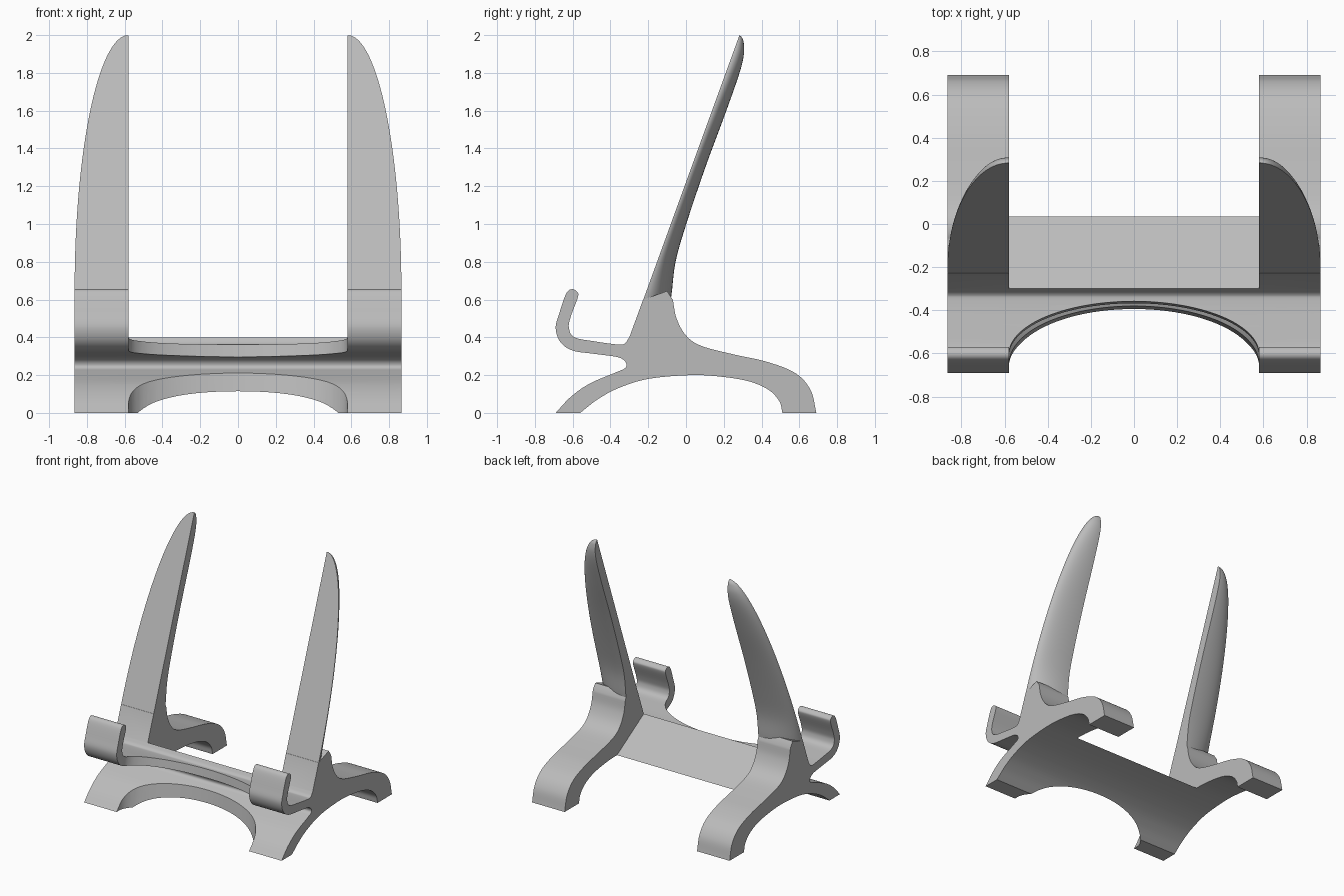
import bpy, bmesh, math
from mathutils import Vector

if "Cube" in bpy.data.objects:
    bpy.data.objects.remove(bpy.data.objects["Cube"])

INNER, OUTER = 0.58, 0.865

grey = bpy.data.materials.new("plain grey")
grey.use_nodes = True
colour = (0.5, 0.5, 0.5, 1)
grey.diffuse_color = colour
grey.node_tree.nodes["Principled BSDF"].inputs["Base Color"].default_value = colour


def smooth(points, steps=6):
    """Run a Catmull-Rom curve through a short list of points."""
    p = [Vector(q) for q in points]
    p = [2 * p[0] - p[1]] + p + [2 * p[-1] - p[-2]]
    out = []
    for a, b, c, d in zip(p, p[1:], p[2:], p[3:]):
        for i in range(steps):
            t = i / steps
            out.append(0.5 * (2 * b + (c - a) * t + (2 * a - 5 * b + 4 * c - d) * t * t
                              + (3 * b - a - 3 * c + d) * t ** 3))
    return out + [p[-2]]


def make_object(name, bm):
    bmesh.ops.recalc_face_normals(bm, faces=bm.faces)
    mesh = bpy.data.meshes.new(name)
    bm.to_mesh(mesh)
    bm.free()
    mesh.materials.append(grey)
    obj = bpy.data.objects.new(name, mesh)
    bpy.context.collection.objects.link(obj)
    return obj


def prism(name, ring, shift):
    """Extrude a closed ring of 3D points along a vector."""
    bm = bmesh.new()
    face = bm.faces.new([bm.verts.new(p) for p in ring])
    extruded = bmesh.ops.extrude_face_region(bm, geom=[face])["geom"]
    verts = [v for v in extruded if isinstance(v, bmesh.types.BMVert)]
    bmesh.ops.translate(bm, verts=verts, vec=shift)
    return make_object(name, bm)


def activate(obj):
    bpy.ops.object.select_all(action='DESELECT')
    obj.select_set(True)
    bpy.context.view_layer.objects.active = obj


def cut(obj, cutter):
    activate(obj)
    mod = obj.modifiers.new("cut", 'BOOLEAN')
    mod.operation, mod.solver, mod.object = 'DIFFERENCE', 'EXACT', cutter
    bpy.ops.object.modifier_apply(modifier=mod.name)
    bpy.data.objects.remove(cutter)


def finish(obj):
    activate(obj)
    bpy.ops.object.shade_smooth_by_angle(angle=math.radians(35))


# Side outline of the stand: front leg, notch, shelf, hook, back, rear foot, arch
front = smooth([(-.69, 0), (-.61, .085), (-.51, .155), (-.37, .215), (-.325, .235),
                (-.315, .255), (-.33, .28), (-.37, .297), (-.48, .312), (-.6, .33),
                (-.665, .375), (-.69, .45), (-.67, .53), (-.635, .63), (-.605, .655),
                (-.575, .64), (-.573, .61), (-.61, .51), (-.62, .45), (-.59, .4),
                (-.48, .378), (-.36, .362), (-.325, .367), (-.3, .4)])
rear = smooth([(-.07, .6), (-.05, .5), (0, .41), (.08, .355), (.25, .31), (.43, .27),
               (.58, .21), (.66, .12), (.69, 0)])
arch = smooth([(.51, 0), (.495, .06), (.44, .12), (.34, .165), (.2, .19), (.03, .2),
               (-.2, .18), (-.36, .13), (-.47, .07), (-.56, 0)])
shoulder = [Vector((-.227, .6)), Vector((-.1, .645))]
outline = front + shoulder + rear + arch
stand = prism("stand", [(-OUTER, p.x, p.y) for p in outline], (2 * OUTER, 0, 0))

# Open the middle behind a sloping back panel
gap = [(-.3, .4), (.035, .2), (.035, -.1), (1, -.1), (1, 1), (-.3, 1)]
cut(stand, prism("rear_gap", [(-INNER, y, z) for y, z in gap], (2 * INNER, 0, 0)))

# Tilted elliptical opening through the shelf and front leg
TILT = 0.145
arc = [math.pi * i / 48 for i in range(49)]
opening = [(INNER * math.cos(a), -.675 + .25 * math.sin(a), -.1) for a in arc]
opening += [(-INNER, -1.2, -.1), (INNER, -1.2, -.1)]
cut(stand, prism("front_opening", opening, (0, TILT, 1)))
finish(stand)

# Tapered uprights: flat front and inner face, rounded back
back_edge = smooth([(.5, .16), (.62, .141), (.8, .098), (1, .082), (1.3, .074), (1.6, .076),
                    (1.8, .073), (1.9, .06), (1.96, .037), (1.985, .02), (1.999, .002)])


def upright(name, side):
    bm = bmesh.new()
    rings = []
    for z, thick in back_edge:
        lift = max(0, (z - .65) / 1.35)
        width = (OUTER - INNER) * math.sqrt(max(0, 1 - lift * lift))
        y = .283 - (2 - z) * .3635
        ring = [(INNER, y)]
        for i in range(17):
            a = math.pi / 2 * i / 16
            ring.append((INNER + width * math.cos(a), y + thick * math.sin(a)))
        rings.append([bm.verts.new((side * px, py, z)) for px, py in ring])
    for low, high in zip(rings, rings[1:]):
        for i in range(len(low)):
            j = (i + 1) % len(low)
            bm.faces.new((low[i], low[j], high[j], high[i]))
    bm.faces.new(rings[0])
    bm.faces.new(rings[-1])
    bmesh.ops.remove_doubles(bm, verts=bm.verts, dist=0.0002)
    finish(make_object(name, bm))


upright("left_upright", 1)
upright("right_upright", -1)
